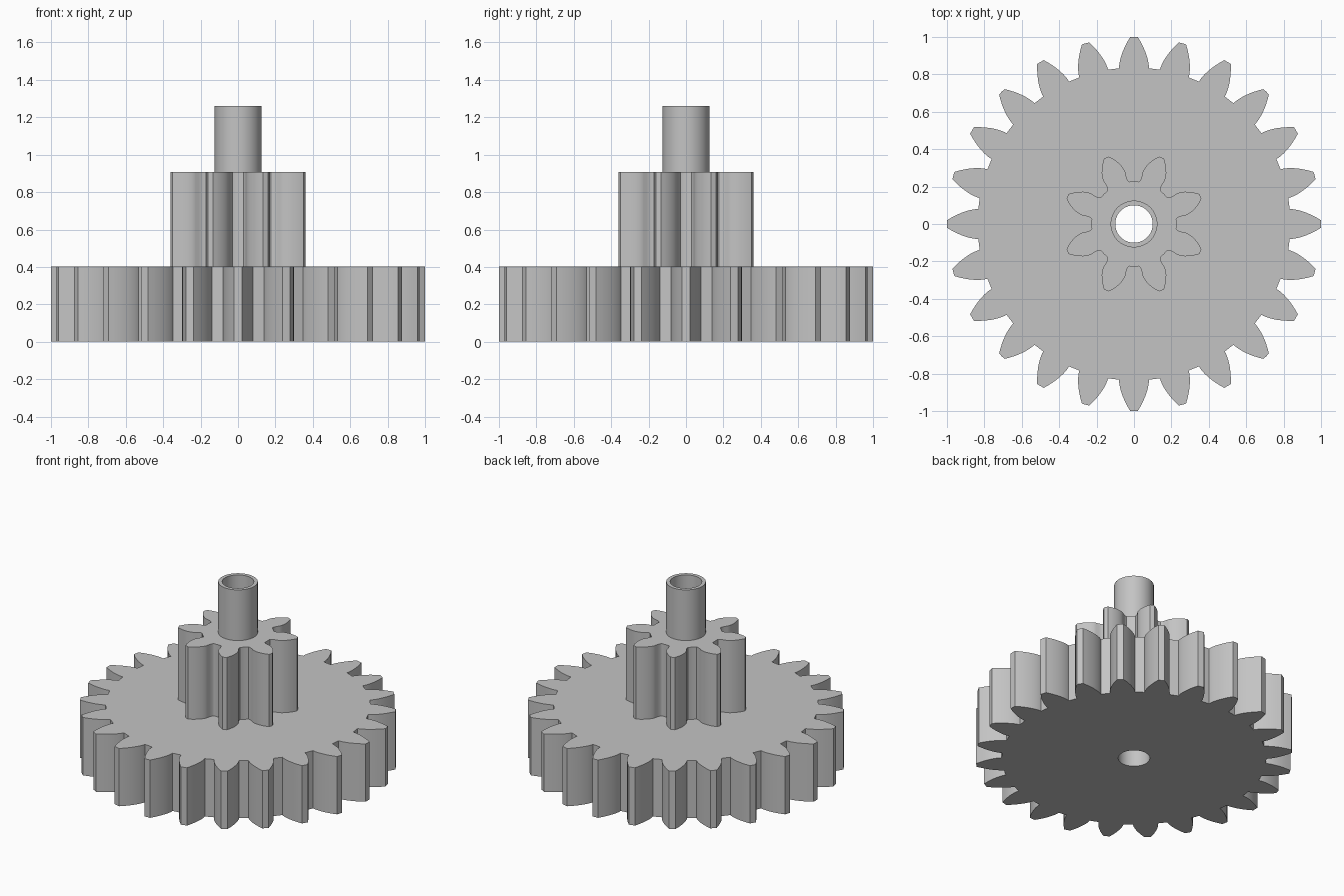
import bpy
import bmesh
from math import pi, tau, sin, cos, tan, acos, radians, sqrt

if "Cube" in bpy.data.objects:
    bpy.data.objects.remove(bpy.data.objects["Cube"], do_unlink=True)

MODULE = 1 / 13
PRESSURE = radians(25)
BORE = 0.1

grey = bpy.data.materials.new("plain grey")
grey.use_nodes = True
colour = (0.55, 0.55, 0.55, 1)
grey.diffuse_color = colour
grey.node_tree.nodes["Principled BSDF"].inputs["Base Color"].default_value = colour


def involute(a):
    return tan(a) - a


def gear_profile(teeth, root, first_angle, steps=8):
    """Outline of an involute spur gear as (radius, angle) pairs."""
    pitch = MODULE * teeth / 2
    tip = pitch + MODULE
    base = pitch * cos(PRESSURE)
    start = max(base, root)
    half_pitch = pi / teeth
    flank = []
    for i in range(steps + 1):
        r = start + (tip - start) * (i / steps) ** 1.3
        a = acos(min(1, base / r))
        flank.append((r, half_pitch / 2 + involute(PRESSURE) - involute(a)))
    # rounded foot where the root lies below the base circle
    depth = start - root
    if depth > 0.01:
        foot = flank[0][1]
        spread = (half_pitch - foot) * 0.35
        fillet = [(root + depth * 0.9 * (1 - sin(t)), foot + spread * (1 - cos(t)))
                  for t in (pi / 2 * k / 5 for k in range(5, 0, -1))]
        flank = fillet + flank
    profile = []
    for n in range(teeth):
        mid = first_angle + n * tau / teeth
        profile.append((root, mid - half_pitch))
        profile += [(r, mid - a) for r, a in flank]
        profile.append((tip, mid))
        profile += [(r, mid + a) for r, a in reversed(flank)]
    return profile


def round_profile(radius, sides=96):
    return [(radius, tau * i / sides) for i in range(sides)]


def bored_solid(name, profile, bottom, top):
    """Extrude a profile with a central bore."""
    bm = bmesh.new()

    def loop(z, radius=None):
        return [bm.verts.new(((radius or r) * cos(a), (radius or r) * sin(a), z))
                for r, a in profile]

    rings = [loop(bottom, BORE), loop(bottom), loop(top), loop(top, BORE)]
    count = len(profile)
    for k in range(4):
        here, there = rings[k], rings[(k + 1) % 4]
        for i in range(count):
            j = (i + 1) % count
            bm.faces.new((here[i], here[j], there[j], there[i]))
    bmesh.ops.recalc_face_normals(bm, faces=bm.faces)
    mesh = bpy.data.meshes.new(name)
    bm.to_mesh(mesh)
    bm.free()
    mesh.materials.append(grey)
    obj = bpy.data.objects.new(name, mesh)
    bpy.context.collection.objects.link(obj)
    bpy.ops.object.select_all(action='DESELECT')
    obj.select_set(True)
    bpy.context.view_layer.objects.active = obj
    bpy.ops.object.shade_smooth_by_angle(angle=radians(30))
    return obj


# Wide gear, pinion and hollow shaft stacked on one bore
bored_solid("large_gear", gear_profile(24, 0.836, 0), 0, 0.403)
bored_solid("small_gear", gear_profile(8, 0.227, pi / 8), 0.403, 0.907)
bored_solid("hollow_shaft", round_profile(0.125), 0.907, 1.26)
